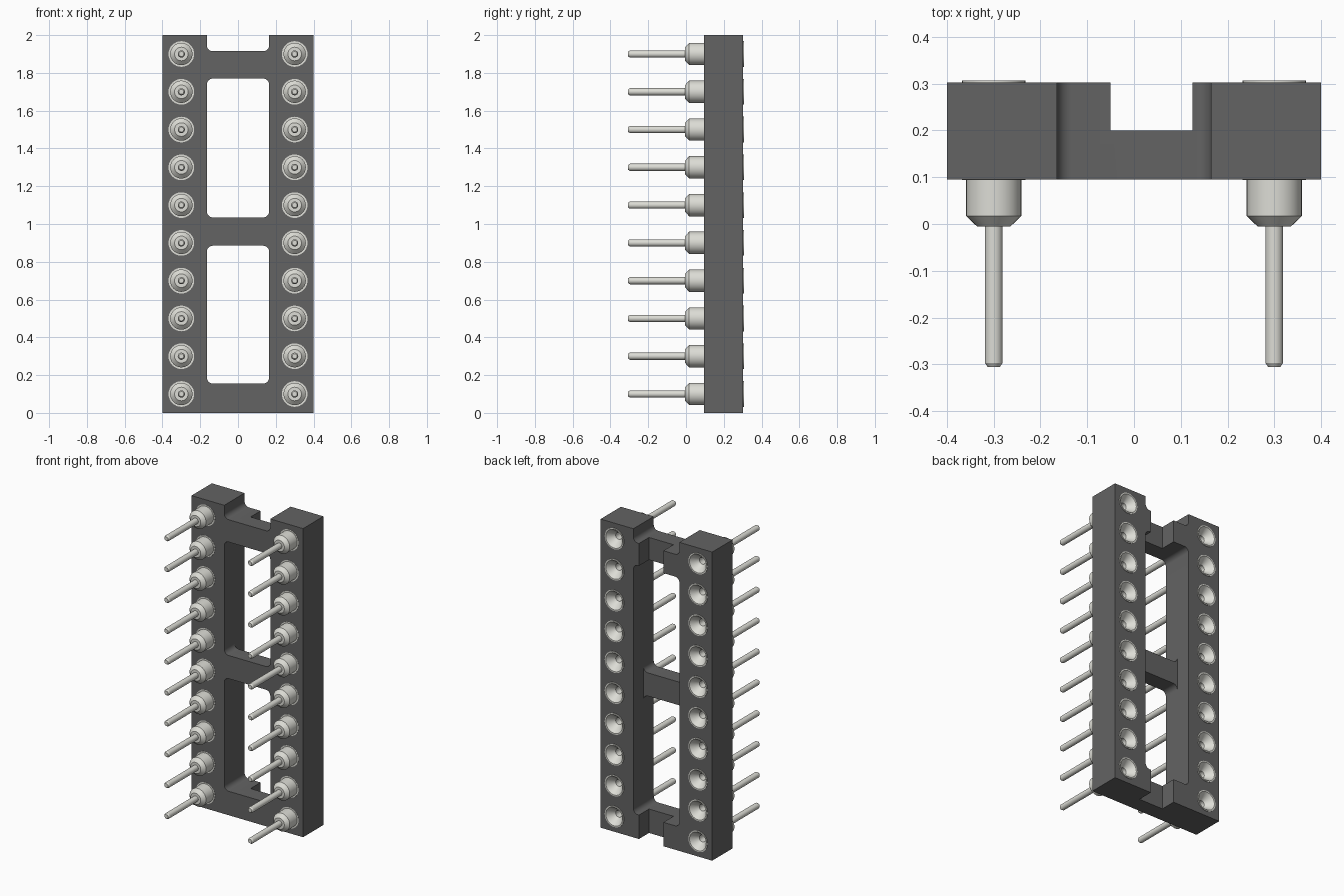
import bpy, bmesh, math
from mathutils import Vector

if "Cube" in bpy.data.objects:
    bpy.data.objects.remove(bpy.data.objects["Cube"])

FRONT, STEP, BACK = 0.095, 0.2, 0.303   # body depths along y
W = 0.165                               # half width of the windows
R = 0.032                               # fillet radius
SEG = 32
PIN_Z = [0.1 + 0.2 * i for i in range(10)]


def material(name, color):
    m = bpy.data.materials.new(name)
    m.diffuse_color = (*color, 1)
    m.use_nodes = True
    m.node_tree.nodes["Principled BSDF"].inputs["Base Color"].default_value = m.diffuse_color
    return m


plastic = material("dark_plastic", (0.125, 0.125, 0.125))
metal = material("pin_metal", (0.72, 0.72, 0.67))


def outline(corners):
    """Corners are (x, z) or (x, z, radius) for a rounded right angle."""
    pts = []
    for i, c in enumerate(corners):
        p = Vector(c[:2])
        if len(c) == 2:
            pts.append(p)
            continue
        r = c[2]
        a = (Vector(corners[i - 1][:2]) - p).normalized()
        b = (Vector(corners[(i + 1) % len(corners)][:2]) - p).normalized()
        centre = p + r * (a + b)
        for k in range(9):
            t = k / 8 * math.pi / 2
            pts.append(centre - r * (b * math.cos(t) + a * math.sin(t)))
    return pts


def circle(x, z, r):
    return [Vector((x + r * math.cos(2 * math.pi * k / SEG),
                    z + r * math.sin(2 * math.pi * k / SEG))) for k in range(SEG)]


def prism(name, loops, y0, y1):
    """Extrude an outline (with optional holes) from y0 to y1."""
    bm = bmesh.new()
    edges = []
    for loop in loops:
        vs = [bm.verts.new((p.x, y0, p.y)) for p in loop]
        edges += [bm.edges.new((vs[i - 1], vs[i])) for i in range(len(vs))]
    bmesh.ops.triangle_fill(bm, edges=edges, use_beauty=True, normal=(0, -1, 0))
    ext = bmesh.ops.extrude_face_region(bm, geom=bm.faces[:])
    verts = [g for g in ext["geom"] if isinstance(g, bmesh.types.BMVert)]
    bmesh.ops.translate(bm, verts=verts, vec=(0, y1 - y0, 0))
    bmesh.ops.recalc_face_normals(bm, faces=bm.faces[:])
    return add_object(name, bm)


def lathe(name, profile):
    """Revolve (radius, y) points around the y axis."""
    bm = bmesh.new()
    vs = [bm.verts.new((r, y, 0)) for r, y in profile]
    edges = [bm.edges.new((vs[i], vs[i + 1])) for i in range(len(vs) - 1)]
    bmesh.ops.spin(bm, geom=vs + edges, axis=(0, 1, 0), cent=(0, 0, 0),
                   angle=2 * math.pi, steps=SEG)
    bmesh.ops.remove_doubles(bm, verts=bm.verts[:], dist=1e-5)
    bmesh.ops.recalc_face_normals(bm, faces=bm.faces[:])
    return add_object(name, bm)


def add_object(name, bm):
    me = bpy.data.meshes.new(name)
    bm.to_mesh(me)
    bm.free()
    ob = bpy.data.objects.new(name, me)
    bpy.context.collection.objects.link(ob)
    return ob


def select(ob):
    bpy.ops.object.select_all(action='DESELECT')
    ob.select_set(True)
    bpy.context.view_layer.objects.active = ob


def window(z0, z1):
    return outline([(-W, z0, R), (W, z0, R), (W, z1, R), (-W, z1, R)])


# Socket body: frame with end notch, two windows and pin holes
frame = outline([(-.4, 0), (.4, 0), (.4, 2), (W, 2), (W, 1.915, R),
                 (-W, 1.915, R), (-W, 2), (-.4, 2)])
holes = [circle(x, z, 0.067) for x in (-.3, .3) for z in PIN_Z]
body = prism("socket_body", [frame, window(.155, .885), window(1.035, 1.77)] + holes,
             FRONT, BACK)

# Back recess: channel through the end bars, full width at the middle bar
channel = outline([(-.05, -.1), (.125, -.1), (.125, .6), (W, .6), (W, 1.3),
                   (.125, 1.3), (.125, 2.1), (-.05, 2.1), (-.05, 1.3),
                   (-W, 1.3), (-W, .6), (-.05, .6)])
cutter = prism("recess_cutter", [channel], STEP, 0.4)
cutter.hide_render = True
mod = body.modifiers.new("recess", 'BOOLEAN')
mod.operation = 'DIFFERENCE'
mod.solver = 'EXACT'
mod.object = cutter
select(body)
bpy.ops.object.modifier_apply(modifier=mod.name)
bpy.data.objects.remove(cutter)
body.data.materials.append(plastic)
bpy.ops.object.shade_smooth_by_angle(angle=math.radians(30))

# Turned pin: tip, leg, collar, sleeve and funnel socket
pin = lathe("pin", [(0, -.306), (.013, -.306), (.019, -.297), (.019, -.005),
                    (.036, -.005), (.059, .017), (.059, .094), (.068, .094),
                    (.068, .307), (.06, .307), (.022, .26), (.022, .12), (0, .12)])
pin.data.materials.append(metal)
select(pin)
bpy.ops.object.shade_smooth_by_angle(angle=math.radians(30))

# Two rows of ten pins sharing one mesh
for x in (-.3, .3):
    for z in PIN_Z:
        ob = bpy.data.objects.new("pin", pin.data)
        ob.location = (x, 0, z)
        bpy.context.collection.objects.link(ob)
bpy.data.objects.remove(pin)
